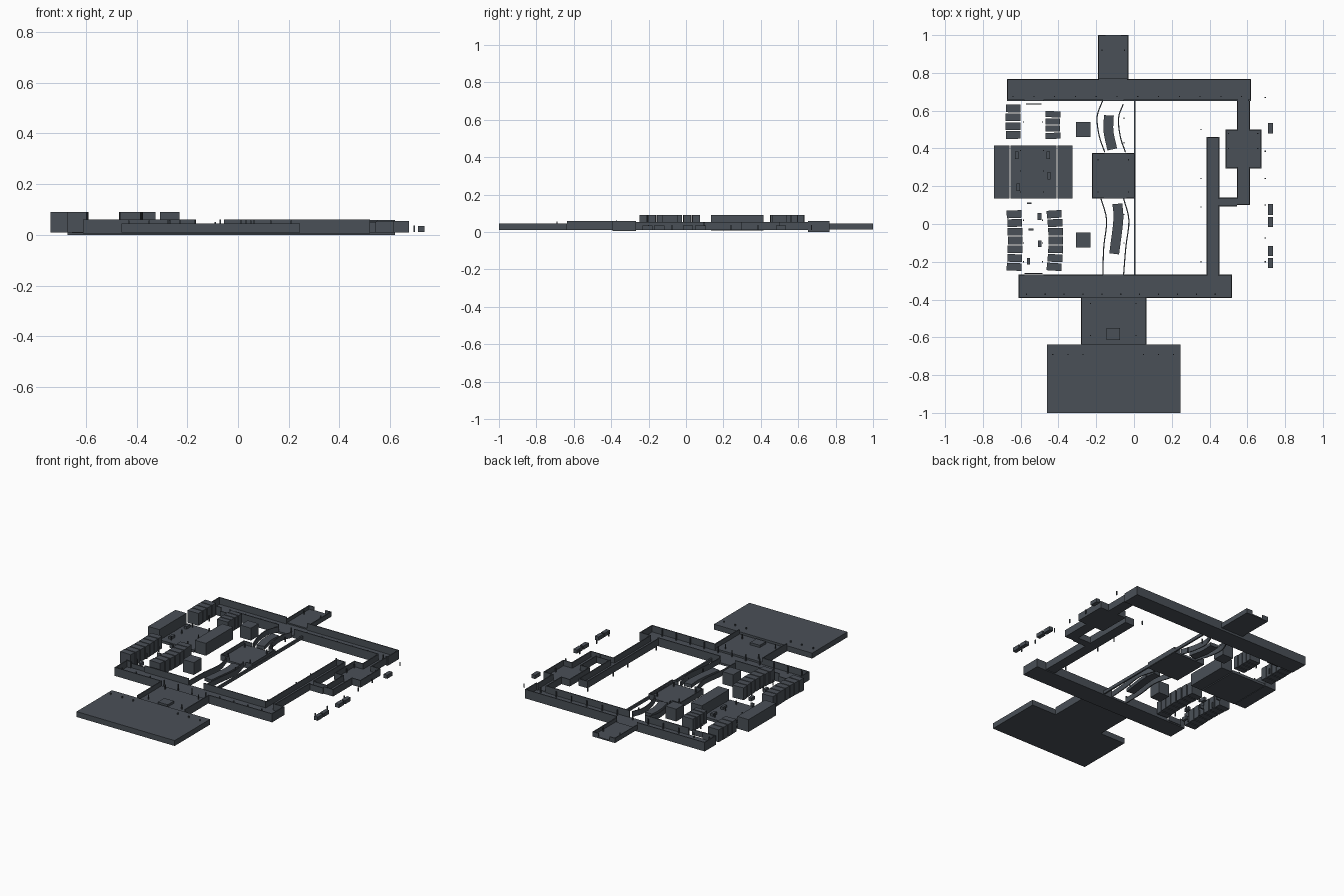
import bpy, bmesh
from mathutils import Vector

if "Cube" in bpy.data.objects:
    bpy.data.objects.remove(bpy.data.objects["Cube"])

T = 0.006  # wall thickness

# One dark slate colour for everything
slate = bpy.data.materials.new("slate")
slate.diffuse_color = (.068, .08, .095, 1)
slate.use_nodes = True
slate.node_tree.nodes["Principled BSDF"].inputs["Base Color"].default_value = slate.diffuse_color


def add(name, bm):
    me = bpy.data.meshes.new(name)
    bm.to_mesh(me)
    bm.free()
    me.materials.append(slate)
    ob = bpy.data.objects.new(name, me)
    bpy.context.collection.objects.link(ob)
    return ob


def box(name, x0, x1, y0, y1, z0, z1, rot=0.0):
    bm = bmesh.new()
    bmesh.ops.create_cube(bm, size=1)
    bmesh.ops.scale(bm, vec=(x1 - x0, y1 - y0, z1 - z0), verts=bm.verts)
    ob = add(name, bm)
    ob.location = ((x0 + x1) / 2, (y0 + y1) / 2, (z0 + z1) / 2)
    ob.rotation_euler.z = rot


def spans(a, b, gaps):
    """Lengths of wall left between the gaps."""
    out = []
    for g0, g1 in sorted(gaps):
        if g0 > a:
            out.append((a, g0))
        a = max(a, g1)
    if a < b:
        out.append((a, b))
    return out


def trough(name, x0, x1, y0, y1, z0, zf, z1, n=(), s=(), e=(), w=()):
    """Open-topped corridor: a floor with four walls, each with openings."""
    box(name + "_floor", x0, x1, y0, y1, z0, zf)
    for a, b in spans(x0, x1, n):
        box(name + "_north_wall", a, b, y1 - T, y1, z0, z1)
    for a, b in spans(x0, x1, s):
        box(name + "_south_wall", a, b, y0, y0 + T, z0, z1)
    for a, b in spans(y0, y1, e):
        box(name + "_east_wall", x1 - T, x1, a, b, z0, z1)
    for a, b in spans(y0, y1, w):
        box(name + "_west_wall", x0, x0 + T, a, b, z0, z1)


def smooth_path(pts, steps=4):
    """Catmull-Rom path through a few points."""
    p = [Vector(q) for q in pts]
    p = [2 * p[0] - p[1]] + p + [2 * p[-1] - p[-2]]
    out = []
    for i in range(1, len(p) - 2):
        a, b, c, d = p[i - 1:i + 3]
        for k in range(steps):
            t = k / steps
            out.append(0.5 * (2 * b + (c - a) * t + (2 * a - 5 * b + 4 * c - d) * t * t
                              + (3 * b - a - 3 * c + d) * t ** 3))
    return out + [p[-2]]


def ribbon(name, pts, width, z0, z1):
    """Solid band that follows a curved path."""
    path = smooth_path(pts)
    bm = bmesh.new()
    rings = []
    for i, q in enumerate(path):
        d = (path[min(i + 1, len(path) - 1)] - path[max(i - 1, 0)]).normalized()
        n = Vector((-d.y, d.x)) * width / 2
        rings.append([bm.verts.new((v.x, v.y, z)) for v, z in
                      ((q + n, z0), (q - n, z0), (q - n, z1), (q + n, z1))])
    for r, t in zip(rings, rings[1:]):
        for k in range(4):
            bm.faces.new((r[k], r[(k + 1) % 4], t[(k + 1) % 4], t[k]))
    bm.faces.new(rings[0])
    bm.faces.new(rings[-1][::-1])
    bmesh.ops.recalc_face_normals(bm, faces=bm.faces)
    add(name, bm)


def posts(name, xs, ys, z0, z1):
    for x in xs:
        for y in ys:
            box(name, x - .003, x + .003, y - .003, y + .003, z0, z1)


def row(name, x, y0, y1, n, bulge, depth=.078):
    """Row of houses along a gently bowed line."""
    step = (y1 - y0) / n
    for i in range(n):
        t = 2 * (i + .5) / n - 1
        cx = x + bulge * (1 - t * t)
        cy = y0 + step * (i + .5)
        box(name, cx - depth / 2, cx + depth / 2, cy - step / 2 + .003,
            cy + step / 2 - .003, .01, .09, 6 * bulge * t)


FULL = [(-2, 2)]
STREET, ROAD = (-.58, -.48), (-.165, -.055)

# Entrance plaza and its link
box("entrance_plaza", -.46, .245, -1, -.637, .01, .045)
trough("entrance_link", -.28, .067, -.637, -.39, .01, .03, .06, n=FULL, s=FULL)
box("link_plinth", -.145, -.075, -.615, -.55, .03, .045)
posts("plaza_post", [-.43, -.35, -.27, .05, .13, .21], [-.69], .045, .056)
posts("link_post", [-.23, .01], [-.59, -.42], .03, .06)

# Long cross corridors
trough("south_corridor", -.612, .52, -.393, -.267, .005, .018, .06,
       n=[STREET, ROAD, (.39, .444)], s=[(-.274, .061)])
trough("north_corridor", -.672, .62, .652, .768, 0, .014, .058,
       n=[(-.184, -.036)], s=[STREET, ROAD, (.55, .604)])
posts("south_post", [-.57 + .1 * i for i in range(11)], [-.372], .018, .061)
posts("north_post", [-.64 + .11 * i for i in range(12)], [.675], .014, .05)

# North exit stub
trough("north_stub", -.19, -.028, .768, 1, .014, .022, .045, n=[(-.15, -.07)], s=FULL)
posts("stub_post", [-.17, -.05], [.92], .022, .045)

# East passages and room
trough("east_passage", .385, .452, -.267, .46, .01, .018, .055,
       s=FULL, e=[(.098, .134)])
trough("east_link", .452, .545, .092, .14, .01, .018, .05, e=FULL, w=FULL)
trough("outer_passage", .545, .614, .1, .652, .01, .018, .055,
       n=FULL, w=[(.1, .134), (.295, .5)], e=[(.295, .5)])
trough("east_room", .485, .675, .295, .5, .01, .02, .055,
       n=[(.551, .608)], s=[(.551, .608)])
posts("room_post", [.5, .655], [.4, .48], .02, .045)

# Parked carts and marker posts on the east edge
for y0, y1 in ((.48, .535), (.048, .105), (-.016, .037), (-.17, -.116), (-.233, -.18)):
    box("cart", .71, .736, y0, y1, .012, .036)
posts("east_marker", [.695], [.67, .385, .24, .1, -.075, -.2], .012, .037)
posts("inner_marker", [.355], [.5, .24, .09, -.2], .012, .037)

# Central square, curved road walls and medians
trough("central_square", -.222, .006, .135, .377, .008, .022, .045,
       n=[(-.16, -.04)], s=[(-.16, -.04)])
posts("square_post", [-.19, -.03], [.17, .34], .022, .05)
box("divider_rail", -.001, .009, -.267, .655, .01, .03)
ribbon("road_wall_upper_west", [(-.165, .655), (-.195, .57), (-.185, .47), (-.155, .38)], T, .01, .045)
ribbon("road_wall_upper_east", [(-.057, .635), (-.082, .56), (-.072, .46), (-.045, .38)], T, .01, .045)
ribbon("road_wall_lower_west", [(-.175, .135), (-.145, .02), (-.16, -.12), (-.165, -.267)], T, .01, .045)
ribbon("road_wall_lower_east", [(-.055, .135), (-.027, .02), (-.043, -.12), (-.055, -.267)], T, .01, .045)
ribbon("median_upper", [(-.133, .575), (-.135, .49), (-.115, .395)], .052, .01, .032)
ribbon("median_lower", [(-.088, .107), (-.083, .02), (-.105, -.158)], .052, .01, .032)
posts("road_post", [-.053], [.56, .43, .05, -.1], .01, .04)

# Market square between two long halls
box("market_floor", -.655, -.41, .135, .415, .008, .025)
box("west_hall", -.74, -.66, .135, .415, .01, .09)
box("east_hall", -.405, -.325, .135, .415, .01, .09)
for x, y in ((-.62, .365), (-.455, .365), (-.45, .255), (-.612, .195)):
    box("market_stall", x - .009, x + .009, y - .02, y + .02, .025, .042)
posts("market_post", [-.6, -.48], [.17, .28, .39], .025, .05)

# Terraced house rows along the street
row("house_lower_west", -.637, -.25, .075, 7, .008)
row("house_lower_east", -.426, -.25, .075, 7, .012)
row("house_upper_west", -.638, .448, .635, 4, -.003)
row("house_upper_east", -.427, .448, .6, 4, -.004)
for y in (.46, -.125):
    box("corner_house", -.308, -.23, y, y + .08, .01, .09)

# Street furniture
for x, y, w, d in ((-.5, .04, .02, .036), (-.5, -.105, .018, .036), (-.558, -.197, .016, .036),
                   (-.545, -.03, .028, .01), (-.555, .11, .024, .01)):
    box("street_bench", x - w / 2, x + w / 2, y - d / 2, y + d / 2, .01, .032)
posts("street_lamp", [-.585, -.485], [.54, .02, -.1, -.2], .01, .045)
box("north_gate", -.572, -.49, .632, .637, .01, .045)
box("south_gate", -.58, -.485, -.264, -.259, .01, .045)
